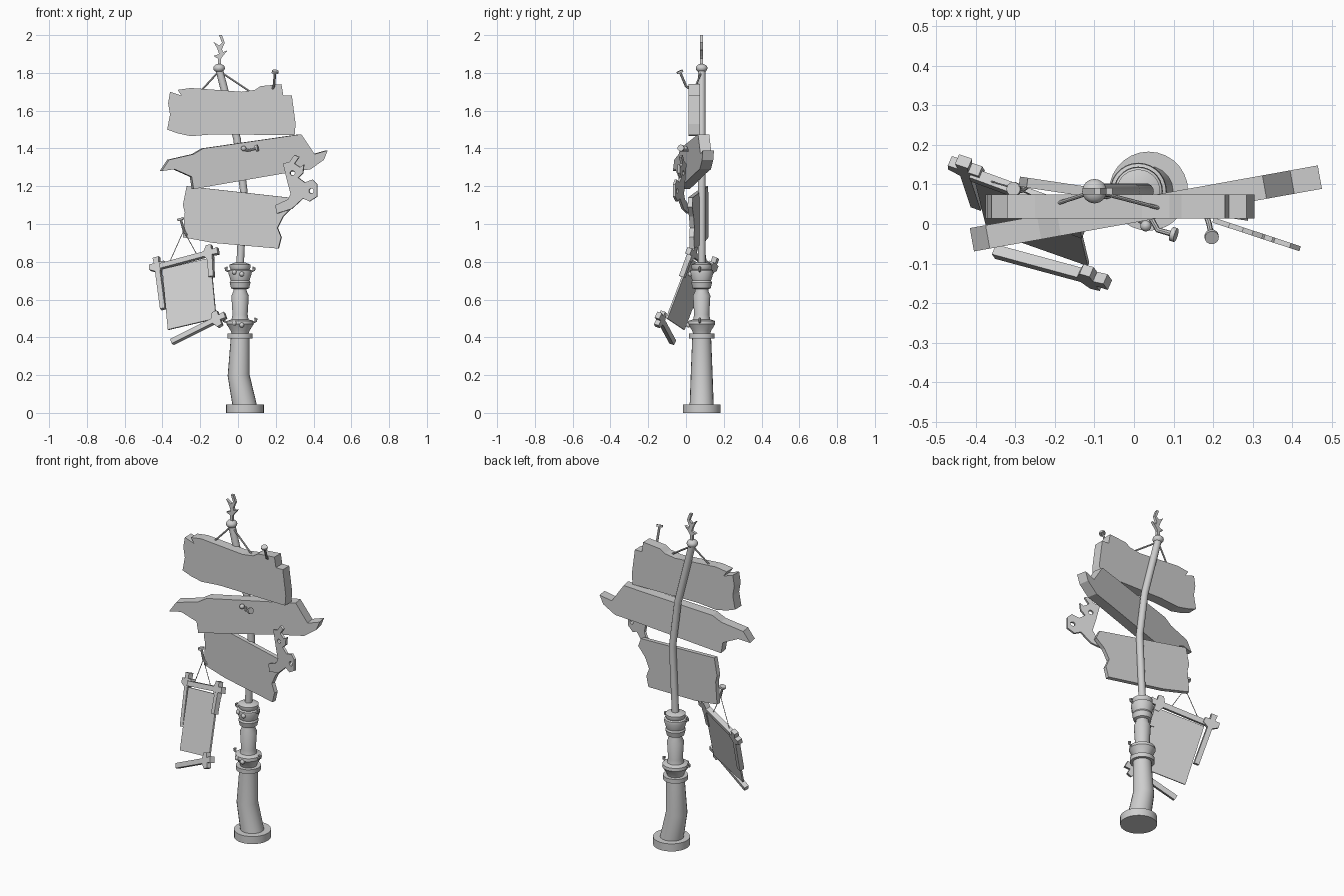
import bpy, bmesh, math
from mathutils import Vector

cube = bpy.data.objects.get("Cube")
if cube:
    bpy.data.objects.remove(cube)

SHADE = (0.62, 0.62, 0.62, 1)
grey = bpy.data.materials.new("plain_grey")
grey.use_nodes = True
grey.diffuse_color = SHADE
grey.node_tree.nodes["Principled BSDF"].inputs["Base Color"].default_value = SHADE
POST_Y = 0.083


def finish(name, mesh, smooth):
    bm = bmesh.new()
    bm.from_mesh(mesh)
    bmesh.ops.remove_doubles(bm, verts=bm.verts, dist=0.0001)
    bmesh.ops.recalc_face_normals(bm, faces=bm.faces)
    bm.to_mesh(mesh)
    bm.free()
    mesh.materials.clear()
    mesh.materials.append(grey)
    for poly in mesh.polygons:
        poly.use_smooth = smooth
        poly.material_index = 0
    if smooth:
        mesh.set_sharp_from_angle(angle=math.radians(35))
    obj = bpy.data.objects.new(name, mesh)
    bpy.context.collection.objects.link(obj)
    return obj


def curve_mesh(curve):
    holder = bpy.data.objects.new("temporary_curve", curve)
    bpy.context.collection.objects.link(holder)
    bpy.context.view_layer.update()
    graph = bpy.context.evaluated_depsgraph_get()
    mesh = bpy.data.meshes.new_from_object(holder.evaluated_get(graph))
    bpy.data.objects.remove(holder)
    return mesh


def add_spline(curve, points, radii=None, cyclic=False):
    spline = curve.splines.new('POLY')
    spline.points.add(len(points) - 1)
    for i, p in enumerate(points):
        spline.points[i].co = (*p, 1) if len(p) == 3 else (*p, 0, 1)
        spline.points[i].radius = radii[i] if radii else 1
    spline.use_cyclic_u = cyclic


def plate(name, loops, origin, u, v, thick):
    """Flat cut-out (first loop outline, the rest holes) laid on axes u, v."""
    curve = bpy.data.curves.new(name, 'CURVE')
    curve.dimensions = '2D'
    curve.fill_mode = 'BOTH'
    curve.extrude = thick / 2
    for loop in loops:
        add_spline(curve, loop, cyclic=True)
    mesh = curve_mesh(curve)
    origin, u, v = Vector(origin), Vector(u), Vector(v)
    n = u.cross(v).normalized()
    for vert in mesh.vertices:
        x, y, z = vert.co
        vert.co = origin + u * x + v * y + n * z
    return finish(name, mesh, False)


def board(name, loops, y, slope, thick):
    return plate(name, loops, (0, y, 0), (1, slope, 0), (0, 0, 1), thick)


def tube(name, points, radii, sides=4):
    curve = bpy.data.curves.new(name, 'CURVE')
    curve.dimensions = '3D'
    curve.bevel_depth = 1
    curve.bevel_resolution = sides
    curve.use_fill_caps = True
    if not isinstance(radii, (list, tuple)):
        radii = [radii] * len(points)
    add_spline(curve, points, radii)
    return finish(name, curve_mesh(curve), True)


def lathe(name, profile, x, y, sides=28):
    bm = bmesh.new()
    rings = []
    for r, z in profile:
        angles = [math.tau * i / sides for i in range(sides)]
        rings.append([bm.verts.new((x + r * math.cos(a), y + r * math.sin(a), z)) for a in angles])
    for low, high in zip(rings, rings[1:]):
        for i in range(sides):
            j = (i + 1) % sides
            bm.faces.new((low[i], low[j], high[j], high[i]))
    bm.faces.new(rings[0])
    bm.faces.new(rings[-1])
    mesh = bpy.data.meshes.new(name)
    bm.to_mesh(mesh)
    bm.free()
    return finish(name, mesh, True)


def nail(name, points):
    tube(name + "_shaft", points, 0.007, 2)
    end = Vector(points[-1])
    way = (end - Vector(points[-2])).normalized()
    tube(name + "_head", [end, end + way * 0.012], 0.018, 4)


def knob(name, centre, r, squash=1):
    steps = [math.pi * (i / 8 - 0.5) for i in range(9)]
    ring = [(max(r * math.cos(a), 0.001), centre[2] + r * squash * math.sin(a)) for a in steps]
    lathe(name, ring, centre[0], centre[1], 16)


def circle(x, z, r):
    return [(x + r * math.cos(i * math.tau / 12), z + r * math.sin(i * math.tau / 12)) for i in range(12)]


# Post: round foot, crooked column, turned collar, bent pole
lathe("post_foot", [(0.1, 0), (0.1, 0.045)], 0.037, POST_Y)
tube("post_column", [(0.037, POST_Y, 0.03), (0.003, POST_Y, 0.2), (0.012, POST_Y, 0.4)],
     [0.064, 0.058, 0.05], 8)
lathe("post_collar", [
    (0.067, 0.395), (0.067, 0.42), (0.045, 0.42), (0.05, 0.435), (0.072, 0.47), (0.07, 0.487),
    (0.045, 0.495), (0.04, 0.52), (0.046, 0.62), (0.035, 0.645), (0.035, 0.655), (0.048, 0.66),
    (0.055, 0.69), (0.05, 0.7), (0.062, 0.74), (0.06, 0.755), (0.05, 0.76), (0.055, 0.77),
    (0.055, 0.785), (0.03, 0.795)], 0.011, POST_Y)
tube("post_pole", [(0.011, POST_Y, 0.78), (0.03, POST_Y, 1.18), (-0.005, POST_Y, 1.45),
                   (-0.1, POST_Y, 1.82)], 0.02, 6)
knob("finial", (-0.1, POST_Y, 1.825), 0.031, 0.75)
board("finial_twig", [[
    (-.105, 1.83), (-.105, 1.875), (-.13, 1.89), (-.1, 1.9), (-.11, 1.93), (-.13, 1.965),
    (-.1, 1.945), (-.085, 1.96), (-.1, 2), (-.085, 2), (-.07, 1.96), (-.085, 1.925),
    (-.08, 1.91), (-.055, 1.92), (-.08, 1.89), (-.09, 1.875), (-.088, 1.83)]], POST_Y, 0, 0.016)

# Curled hooks and studs around the collar
for level, reach in ((0.48, 0.065), (0.75, 0.055)):
    for side in (-1, 1):
        curl = [(0.011 + side * (reach + out), POST_Y - 0.01, level + up)
                for out, up in ((-0.02, -0.005), (0.005, 0), (0.02, 0.006), (0.022, 0.016), (0.01, 0.02))]
        tube("collar_hook", curl, 0.006, 2)
    knob("collar_stud", (0.02, POST_Y - reach - 0.005, level - 0.015), 0.013)
    knob("collar_stud", (-0.02, POST_Y - reach + 0.003, level - 0.005), 0.013)

# Three weathered boards
board("top_board", [[
    (-.37, 1.64), (-.36, 1.7), (-.3, 1.68), (-.32, 1.71), (-.25, 1.72), (.02, 1.7), (.09, 1.71),
    (.12, 1.73), (.23, 1.74), (.24, 1.68), (.285, 1.68), (.305, 1.53), (.3, 1.47), (-.13, 1.475),
    (-.25, 1.465), (-.32, 1.48), (-.375, 1.5), (-.36, 1.58)]], 0.044, 0, 0.06)
board("middle_board", [[
    (-.41, 1.28), (-.37, 1.34), (-.24, 1.37), (-.19, 1.4), (.33, 1.475), (.4, 1.37), (.47, 1.39),
    (.45, 1.34), (.38, 1.29), (.25, 1.27), (-.24, 1.185), (-.25, 1.25), (-.34, 1.29)]],
    0.034, 0.18, 0.06)
board("lower_board", [[
    (-.27, 1.2), (.27, 1.14), (.29, 1.09), (.24, 1.04), (.21, .98), (.23, .93), (.215, .87),
    (-.13, .9), (-.29, .93), (-.28, 1.06), (-.29, 1.1)]], 0.064, -0.15, 0.025)

# Forked bracket with two holes
board("forked_bracket", [[
    (.24, 1.32), (.275, 1.33), (.3, 1.365), (.325, 1.355), (.3, 1.32), (.33, 1.3), (.35, 1.315),
    (.345, 1.27), (.32, 1.245), (.355, 1.22), (.395, 1.235), (.42, 1.21), (.42, 1.145), (.38, 1.12),
    (.345, 1.135), (.285, 1.08), (.205, 1.055), (.2, 1.1), (.265, 1.13), (.28, 1.16), (.26, 1.235)],
    circle(.29, 1.27, 0.013), circle(.39, 1.175, 0.013)], 0.076, -0.33, 0.013)

# Hanging sign: tilted sheet, bone-ended rails
corner = Vector((-.4, .11, .76))
across = Vector((.255, -.09, .06))
down = Vector((.03, -.122, -.32))
facing = down.cross(across).normalized()
plate("sign_sheet", [[(0, 0), (1, 0), (1, 1), (0, 1)]], corner, across, down, 0.01)


def rail(name, start, end, club=True):
    start, end = Vector(start), Vector(end)
    u = (end - start).normalized()
    v = facing.cross(u).normalized()
    length, half = (end - start).length, 0.014
    side = [(0.028, half), (0.01, 0.045), (-0.018, 0.042), (-0.018, 0.014), (-0.05, 0.018)]
    if not club:
        side = [(0, half)]
    side = [(length, half)] + side
    outline = side + [(x, -y) for x, y in reversed(side)]
    plate(name, [outline], start, u, v, 0.028)


rail("sign_top_rail", (-.15, .03, .845), (-.41, .125, .775))
rail("sign_left_rail", (-.425, .14, .775), (-.395, .05, .55))
rail("sign_right_rail", (-.145, .02, .83), (-.14, -.02, .72), False)
rail("sign_bottom_rail", (-.11, -.135, .495), (-.35, -.07, .375))

# Nails, ropes and strings
nail("top_nail", [(.18, .03, 1.71), (.19, 0, 1.73), (.196, -.03, 1.8)])
nail("middle_nail", [(.04, .02, 1.39), (.06, -.015, 1.39), (.095, -.025, 1.4)])
nail("lower_nail", [(-.265, .1, .93), (-.285, .085, .96), (-.302, .088, 1.02)])
knob("middle_peg", (.03, -.005, 1.4), 0.014)
for x, y in ((-.2, .05), (.065, .04)):
    tube("board_rope", [(-.1, POST_Y, 1.81), (x, y, 1.7)], 0.005, 2)
for end in ((-.37, .11, .78), (-.21, .05, .825)):
    tube("sign_string", [(-.288, .086, .965), end], 0.002, 1)
